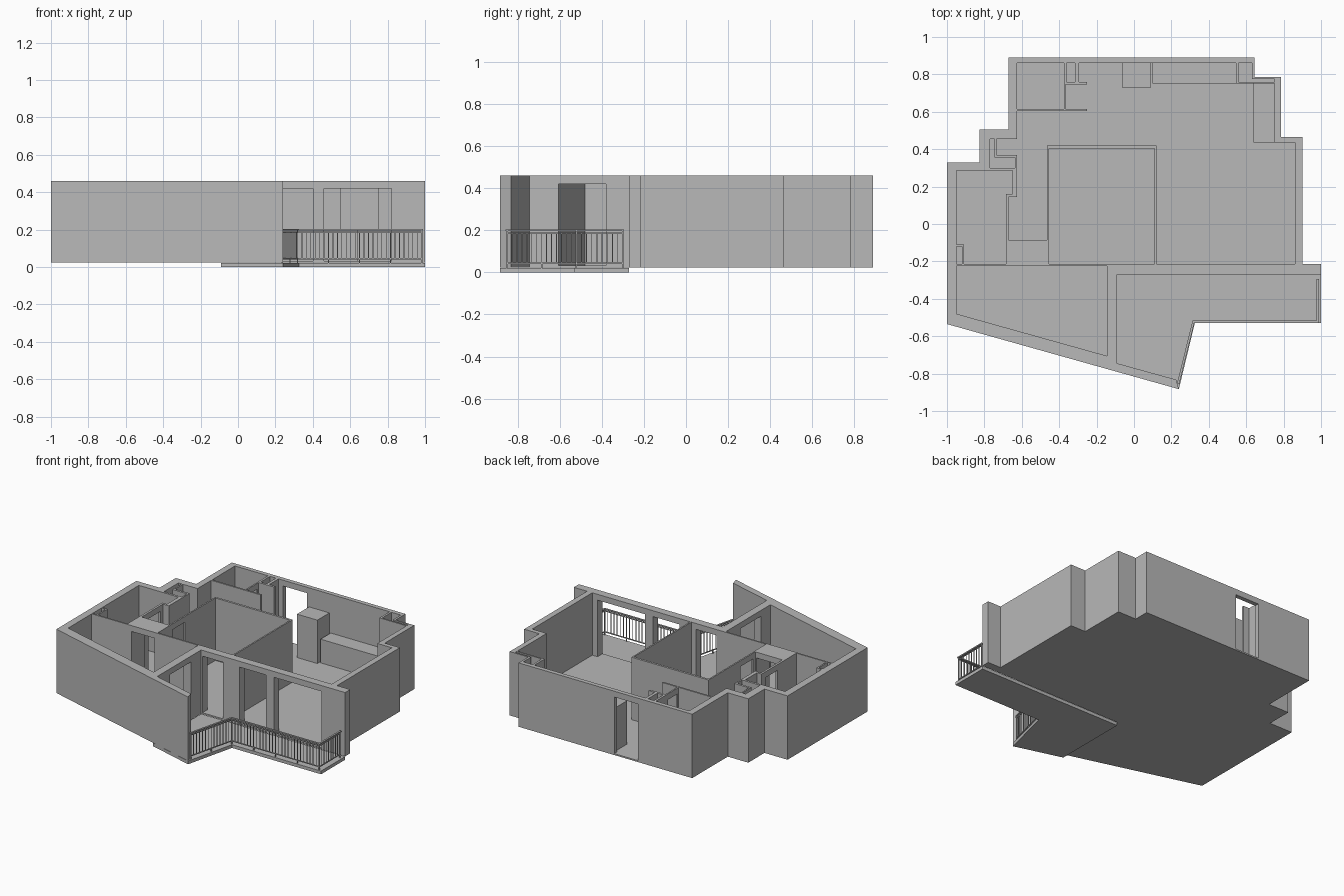
import bpy, bmesh, math
from mathutils import Vector, Matrix

if "Cube" in bpy.data.objects:
    bpy.data.objects.remove(bpy.data.objects["Cube"])

grey = bpy.data.materials.new("plain_grey")
grey.diffuse_color = (0.48, 0.48, 0.48, 1)
grey.use_nodes = True
grey.node_tree.nodes["Principled BSDF"].inputs["Base Color"].default_value = grey.diffuse_color

BASE, FLOOR, TOP, DOOR = 0.023, 0.033, 0.46, 0.42


def rect(x0, y0, x1, y1):
    return [(x0, y0), (x1, y0), (x1, y1), (x0, y1)]


def make(name, bm):
    bmesh.ops.recalc_face_normals(bm, faces=bm.faces)
    me = bpy.data.meshes.new(name)
    bm.to_mesh(me)
    bm.free()
    me.materials.append(grey)
    ob = bpy.data.objects.new(name, me)
    bpy.context.collection.objects.link(ob)
    return ob


def prisms(name, outlines, z0, z1):
    """Extrude one or more plan outlines from z0 to z1."""
    bm = bmesh.new()
    for pts in outlines:
        f = bm.faces.new([bm.verts.new((x, y, z0)) for x, y in pts])
        new = bmesh.ops.extrude_face_region(bm, geom=[f])["geom"]
        vs = [g for g in new if isinstance(g, bmesh.types.BMVert)]
        bmesh.ops.translate(bm, verts=vs, vec=(0, 0, z1 - z0))
    return make(name, bm)


# Apartment shell: whole outline, rooms and openings are cut out of it
shell = prisms("apartment_walls_and_floor", [[
    (-.67, .89), (.645, .89), (.645, .785), (.785, .785), (.785, .465),
    (.9, .465), (.9, -.215), (1, -.215), (1, -.27), (-.09, -.27),
    (-.09, -.745), (.225, -.832), (.24, -.883), (-1, -.535), (-1, .33),
    (-.825, .33), (-.825, .505), (-.67, .505)]], BASE, TOP)

living = [
    (.12, -.215), (.86, -.215), (.86, .435), (.75, .435), (.75, .75),
    (.545, .75), (.545, .86), (-.295, .86), (-.295, .76), (-.25, .76),
    (-.25, .745), (-.365, .745), (-.365, .615), (-.25, .615), (-.25, .603),
    (-.625, .603), (-.625, .455), (-.735, .455), (-.735, .37), (-.625, .37),
    (-.625, .145), (-.67, .145), (-.67, -.085), (-.465, -.085),
    (-.465, .42), (.12, .42)]
bedroom = [(-.95, -.225), (-.145, -.225), (-.145, -.705), (-.95, -.48)]
side_room = [(-.91, -.215), (-.685, -.215), (-.685, .16), (-.65, .16),
             (-.65, .285), (-.95, .285), (-.95, -.11), (-.91, -.11)]
shafts = [
    [(-.77, .3), (-.635, .3), (-.635, .355), (-.745, .355), (-.745, .455), (-.77, .455)],
    [(.56, .86), (.56, .76), (.75, .76), (.75, .775), (.63, .775), (.63, .86)],
    rect(-.36, .76, -.315, .86),
    rect(-.95, -.215, -.92, -.12)]
rooms = [living, bedroom, side_room,
         rect(-.455, -.215, .11, .405),      # inner room
         rect(-.625, .615, -.375, .86)]      # bathroom

doors = [
    rect(-.08, -.29, .075, -.2),             # balcony openings
    rect(.2, -.29, .4, -.2),
    rect(.46, -.29, .82, -.2),
    rect(-.16, -.605, -.07, -.38),           # bedroom to balcony
    rect(-.26, .84, -.08, .91),              # entrance
    rect(-.65, -.24, -.475, -.07),           # bedroom passage
    rect(-.475, -.06, -.445, .075),          # inner room
    rect(-.7, -.01, -.655, .12),             # side room
    rect(-.385, .63, -.355, .73)]            # bathroom

for name, plan, top in (("room_cutter", rooms + shafts, .6), ("door_cutter", doors, DOOR)):
    cutter = prisms(name, plan, FLOOR, top)
    mod = shell.modifiers.new(name, 'BOOLEAN')
    mod.operation, mod.solver, mod.object = 'DIFFERENCE', 'EXACT', cutter
    cutter.hide_render = True
    bpy.context.view_layer.update()
    baked = bpy.data.meshes.new_from_object(
        shell.evaluated_get(bpy.context.evaluated_depsgraph_get()))
    shell.modifiers.clear()
    shell.data = baked
    bpy.data.objects.remove(cutter)

# Kitchen furniture
prisms("tall_cabinet", [rect(-.065, .73, .09, .86)], FLOOR, .33)
prisms("back_counter", [rect(.1, .75, .545, .86)], FLOOR, .195)
prisms("side_counter", [rect(.64, .437, .75, .75)], FLOOR, .195)

# Balcony slab
prisms("balcony_slab", [[(-.09, -.27), (1, -.27), (1, -.53), (.325, -.53),
                         (.24, -.883), (-.09, -.79)]], 0, .022)


# Balcony railing: rails, balusters and feet along a path
def bar(bm, a, b, w, h):
    """Box of width w and height h running from a to b in plan, centred at a.z."""
    d = b - a
    m = (Matrix.Translation((a + b) / 2) @ Matrix.Rotation(math.atan2(d.y, d.x), 4, 'Z')
         @ Matrix.Diagonal((d.length + w, w, h, 1)))
    bmesh.ops.create_cube(bm, size=1, matrix=m)


def upright(bm, p, w, z0, z1):
    m = Matrix.Translation((p.x, p.y, (z0 + z1) / 2)) @ Matrix.Diagonal((w, w, z1 - z0, 1))
    bmesh.ops.create_cube(bm, size=1, matrix=m)


path = [Vector(p) for p in ((.237, -.85, 0), (.318, -.522, 0), (.982, -.522, 0), (.982, -.3, 0))]
rails, balusters, posts = bmesh.new(), bmesh.new(), bmesh.new()
for a, b in zip(path, path[1:]):
    for z, w, h in ((.2, .012, .008), (.187, .006, .005), (.044, .006, .006)):
        up = Vector((0, 0, z))
        bar(rails, a + up, b + up, w, h)
    length = (b - a).length
    n = round(length / .024)
    for i in range(n + 1):
        upright(balusters, a.lerp(b, i / n), .004, .044, .187)
    n = max(1, round(length / .18))
    for i in range(n + 1):
        upright(posts, a.lerp(b, i / n), .006, .02, .05)
for p in path:
    upright(posts, p, .007, .02, .198)
make("railing_rails", rails)
make("railing_balusters", balusters)
make("railing_posts", posts)
